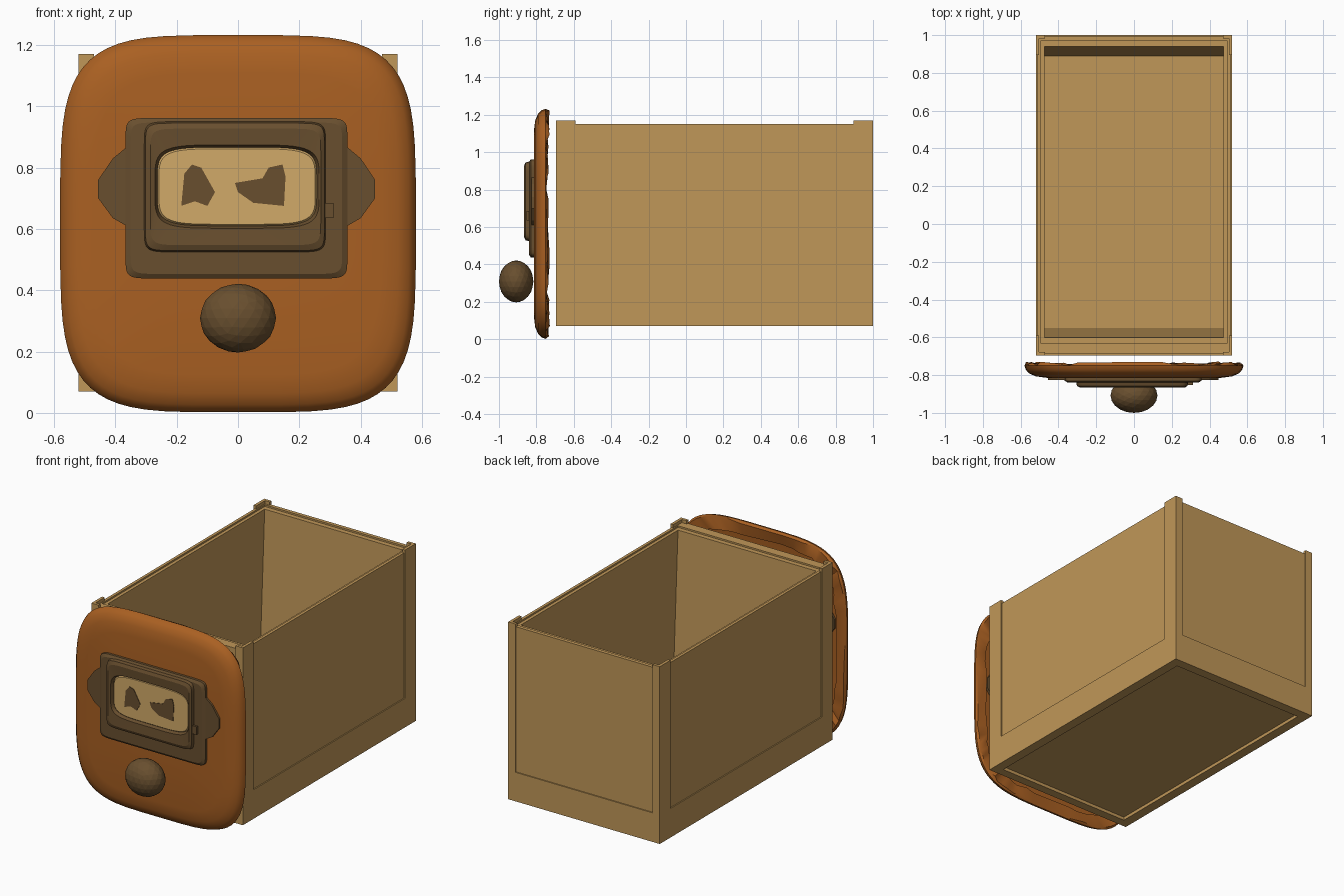
import bpy, bmesh, math, random
from mathutils import Vector

random.seed(4)
cube = bpy.data.objects.get("Cube")
if cube:
    bpy.data.objects.remove(cube, do_unlink=True)


def material(name, rgb):
    m = bpy.data.materials.new(name)
    m.use_nodes = True
    m.diffuse_color = (*rgb, 1)
    m.node_tree.nodes["Principled BSDF"].inputs["Base Color"].default_value = (*rgb, 1)
    return m


TAN = material("tan wood", (0.53, 0.31, 0.098))
ORANGE = material("orange wood", (0.40, 0.117, 0.016))
BROWN = material("dark brown metal", (0.14, 0.078, 0.028))
CREAM = material("cream label", (0.64, 0.40, 0.14))


def finish(name, bm, mat, smooth=False):
    bmesh.ops.recalc_face_normals(bm, faces=bm.faces)
    mesh = bpy.data.meshes.new(name)
    bm.to_mesh(mesh)
    bm.free()
    mesh.materials.append(mat)
    ob = bpy.data.objects.new(name, mesh)
    bpy.context.collection.objects.link(ob)
    if smooth:
        bpy.ops.object.select_all(action="DESELECT")
        ob.select_set(True)
        bpy.context.view_layer.objects.active = ob
        bpy.ops.object.shade_smooth_by_angle(angle=math.radians(35))
    return ob


def loft(name, rings, mat, start=True, end=True, smooth=False):
    """Skin a list of equal-length point rings, capping the ends on request."""
    bm = bmesh.new()
    loops = [[bm.verts.new(p) for p in ring] for ring in rings]
    for a, b in zip(loops, loops[1:]):
        for i in range(len(a)):
            j = (i + 1) % len(a)
            bm.faces.new((a[i], a[j], b[j], b[i]))
    if start:
        bm.faces.new(loops[0])
    if end:
        bm.faces.new(loops[-1])
    return finish(name, bm, mat, smooth)


def rect(x, y0, y1, z):
    return [(-x, y0, z), (x, y0, z), (x, y1, z), (-x, y1, z)]


def rounded(cx, cz, hx, hz, y, n, count=64):
    """Superellipse ring facing the front; larger n gives squarer corners."""
    ring = []
    for k in range(count):
        t = math.tau * (k + 0.5) / count
        c, s = math.cos(t), math.sin(t)
        ring.append((cx + hx * math.copysign(abs(c) ** (2 / n), c), y,
                     cz + hz * math.copysign(abs(s) ** (2 / n), s)))
    return ring


def prism(name, outline, back, front, mat):
    """Extrude an (x, z) outline between two depths."""
    return loft(name, [[(x, y, z) for x, z in outline] for y in (back, front)], mat)


# Drawer body: recessed underside, bottom rail, inset panels, tapered inside
loft("drawer_box", [
    rect(0.46, -0.64, 0.94, 0.09), rect(0.46, -0.64, 0.94, 0.07),
    rect(0.52, -0.695, 1.0, 0.07), rect(0.52, -0.695, 1.0, 0.25),
    rect(0.513, -0.688, 0.993, 0.25), rect(0.513, -0.688, 0.993, 1.15),
    rect(0.495, -0.63, 0.97, 1.15), rect(0.495, -0.63, 0.97, 1.14),
    rect(0.475, -0.60, 0.94, 1.14), rect(0.475, -0.55, 0.89, 0.13),
], TAN)

# L-shaped corner posts
for side, sx in (("right", -1), ("left", 1)):
    for end, y, d in (("front", -0.695, 1), ("back", 1.0, -1)):
        t = 0.018
        plan = [(0, 0), (0.05, 0), (0.05, t), (t, t), (t, 0.105), (0, 0.105)]
        loft(f"{end}_{side}_post",
             [[(sx * (0.52 - u), y + d * v, z) for u, v in plan] for z in (0.25, 1.17)], TAN)

# Padded front board with a worn, uneven back lip
rings = []
for s, y in ((0.3, -0.814), (0.8, -0.814), (0.9, -0.806), (0.96, -0.79),
             (0.99, -0.77), (1.0, -0.75), (0.985, -0.74), (0.87, -0.745)):
    rings.append(rounded(0, 0.617, 0.58 * s, 0.615 * s, y, 4.3))
for ring in rings[-2:]:
    ring[:] = [(x, y + random.uniform(-0.012, 0.012), z) for x, y, z in ring]
loft("front_board", rings, ORANGE, end=False, smooth=True)

# Label holder: back plate with pointed ears
ear = [(0.34, 0.60), (0.40, 0.635), (0.447, 0.70), (0.447, 0.76), (0.40, 0.83), (0.34, 0.88)]
for side, sx in (("right", -1.02), ("left", 1)):
    prism(f"{side}_ear", [(sx * x, z) for x, z in ear], -0.80, -0.826, BROWN)
loft("holder_plate", [
    rounded(-0.005, 0.70, 0.362, 0.262, -0.80, 18),
    rounded(-0.005, 0.70, 0.362, 0.262, -0.83, 18),
    rounded(-0.005, 0.70, 0.345, 0.247, -0.84, 18),
], BROWN)

# Raised frame around the window
loft("holder_frame", [
    rounded(-0.01, 0.737, 0.298, 0.215, -0.83, 14),
    rounded(-0.01, 0.737, 0.292, 0.208, -0.858, 14),
    rounded(-0.008, 0.737, 0.278, 0.190, -0.866, 12),
    rounded(-0.003, 0.738, 0.268, 0.136, -0.862, 5),
    rounded(-0.003, 0.738, 0.260, 0.128, -0.842, 5),
], BROWN, start=False, end=False)
prism("frame_clasp", [(0.275, 0.635), (0.312, 0.635), (0.312, 0.685), (0.275, 0.685)],
      -0.83, -0.853, BROWN)

# Label with two dark painted patches
loft("label", [
    rounded(-0.003, 0.738, 0.262, 0.130, -0.838, 5),
    rounded(-0.003, 0.738, 0.255, 0.123, -0.848, 5),
], CREAM)
prism("label_patch_right", [(-0.185, 0.675), (-0.175, 0.78), (-0.15, 0.81), (-0.12, 0.80),
                            (-0.075, 0.72), (-0.10, 0.675), (-0.14, 0.69)],
      -0.847, -0.851, BROWN)
prism("label_patch_left", [(-0.01, 0.75), (0.08, 0.765), (0.10, 0.80), (0.145, 0.81),
                           (0.155, 0.77), (0.15, 0.675), (0.05, 0.685), (0.0, 0.72)],
      -0.847, -0.851, BROWN)

# Faceted knob
bm = bmesh.new()
bmesh.ops.create_icosphere(bm, subdivisions=3, radius=1)
for v in bm.verts:
    v.co = Vector((v.co.x * 0.124, v.co.y * 0.092 - 0.908, v.co.z * 0.112 + 0.309))
finish("knob", bm, BROWN)
